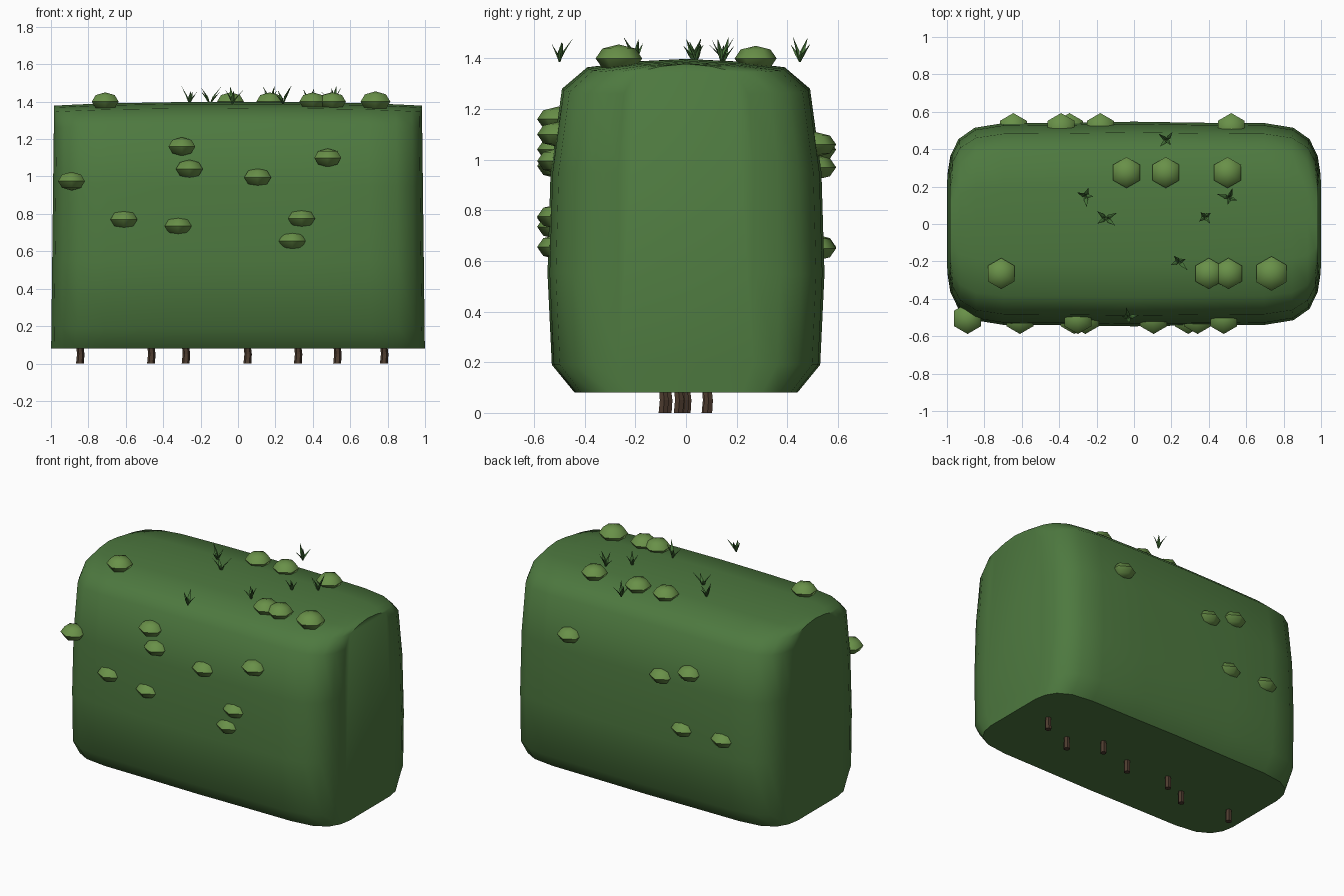
import bpy, bmesh, math, random
from mathutils import Vector

if "Cube" in bpy.data.objects:
    bpy.data.objects.remove(bpy.data.objects["Cube"])

random.seed(4)

def material(name, color):
    m = bpy.data.materials.new(name)
    m.diffuse_color = (*color, 1)
    m.use_nodes = True
    m.node_tree.nodes["Principled BSDF"].inputs["Base Color"].default_value = m.diffuse_color
    return m

HEDGE = material("hedge green", (0.075, 0.19, 0.05))
LEAF = material("leaf green", (0.14, 0.28, 0.065))
BLADE = material("sprig green", (0.06, 0.17, 0.04))
BARK = material("bark", (0.075, 0.045, 0.028))

def finish(bm, name, mat, angle=None):
    bmesh.ops.recalc_face_normals(bm, faces=bm.faces)
    me = bpy.data.meshes.new(name)
    bm.to_mesh(me)
    bm.free()
    me.materials.append(mat)
    ob = bpy.data.objects.new(name, me)
    bpy.context.collection.objects.link(ob)
    if angle:
        bpy.ops.object.select_all(action='DESELECT')
        ob.select_set(True)
        bpy.context.view_layer.objects.active = ob
        bpy.ops.object.shade_smooth_by_angle(angle=math.radians(angle))
    return ob

def loft(bm, rings):
    """Skin closed rings of points and cap both ends."""
    vs = [[bm.verts.new(p) for p in r] for r in rings]
    n = len(rings[0])
    for a, b in zip(vs, vs[1:]):
        for i in range(n):
            bm.faces.new((a[i], a[(i + 1) % n], b[(i + 1) % n], b[i]))
    bm.faces.new(vs[0])
    bm.faces.new(vs[-1])

# Clipped hedge body: half profile (y, z) mirrored, lofted along x with narrowed ends
half = [(0.44, 0.08), (0.53, 0.19), (0.547, 0.55), (0.535, 0.95),
        (0.49, 1.28), (0.39, 1.365), (0.2, 1.388)]
profile = half + [(0, 1.398)] + [(-y, z) for y, z in reversed(half)]
stations = [(0.99, 0.5), (0.975, 0.68), (0.935, 0.83), (0.85, 0.94), (0.7, 0.985), (0.35, 0.99)]
stations = [(-x, s) for x, s in stations] + [(0, 1.0)] + stations[::-1]
rings = []
for x, s in stations:
    drop = 0.02 * abs(x) ** 3
    rings.append([(x * (1.01 - 0.012 * z), y * s, z - drop * (z > 1.2)) for y, z in profile])
bm = bmesh.new()
loft(bm, rings)
finish(bm, "hedge_body", HEDGE, 45)

# Leaf clumps: squashed six-sided balls on the front, back and top
front = [(-0.89, 0.975), (-0.61, 0.77), (-0.32, 0.735), (-0.30, 1.16), (-0.26, 1.04),
         (0.105, 0.995), (0.34, 0.775), (0.29, 0.655), (0.48, 1.10)]
back = [(0.52, 1.06), (-0.18, 0.97), (-0.39, 1.04), (-0.345, 0.65), (-0.645, 0.655)]
top = [(-0.71, -0.265), (0.40, -0.265), (0.505, -0.265), (0.735, -0.265),
       (-0.04, 0.275), (0.17, 0.275), (0.5, 0.275)]
clumps = ([(x, -0.505, z) for x, z in front] + [(x, 0.51, z) for x, z in back]
          + [(x, y, 1.4) for x, y in top])
for i, c in enumerate(clumps):
    bm = bmesh.new()
    r = 0.092 if c[0] == 0.735 else 0.083
    bmesh.ops.create_uvsphere(bm, u_segments=6, v_segments=4, radius=r)
    bmesh.ops.scale(bm, vec=(1, 1, 0.6), verts=bm.verts)
    bmesh.ops.translate(bm, vec=c, verts=bm.verts)
    finish(bm, f"leaf_clump_{i + 1}", LEAF, 60)

# Sprigs: fans of slim four-sided blades leaning outward
sprigs = [(-0.26, 0.15), (-0.15, 0.03), (0.175, 0.45), (0.38, 0.04),
          (0.51, 0.14), (0.24, -0.2), (-0.03, -0.5)]
for i, (x, y) in enumerate(sprigs):
    bm = bmesh.new()
    base = Vector((x, y, 1.385))
    turn = random.uniform(0, math.tau)
    for k in range(4):
        a = turn + k * math.tau / 4 + random.uniform(-0.35, 0.35)
        out = Vector((math.cos(a), math.sin(a), 0))
        side = Vector((-out.y, out.x, 0))
        reach, rise = random.uniform(0.03, 0.068), random.uniform(0.06, 0.1)
        rings = []
        for t, w in ((0, 0.004), (0.45, 0.011), (1, 0.0007)):
            p = base + out * reach * t ** 1.4 + Vector((0, 0, rise * t))
            rings.append([p + side * w, p + out * w * 0.4, p - side * w, p - out * w * 0.4])
        loft(bm, rings)
    finish(bm, f"sprig_{i + 1}", BLADE)

# Stems: short, slightly crooked six-sided trunks under the hedge
stems = [(0.78, 0.085), (0.53, -0.03), (0.32, 0.08), (0.05, -0.01),
         (-0.28, 0.0), (-0.465, -0.09), (-0.845, -0.075)]
for i, (x, y) in enumerate(stems):
    bm = bmesh.new()
    rings = []
    for z, r, dx in ((0, 0.021, 0), (0.05, 0.02, 0.004), (0.13, 0.018, -0.004)):
        rings.append([(x + dx + r * math.cos(k * math.tau / 6),
                       y + dx + r * math.sin(k * math.tau / 6), z) for k in range(6)])
    loft(bm, rings)
    finish(bm, f"stem_{i + 1}", BARK)
